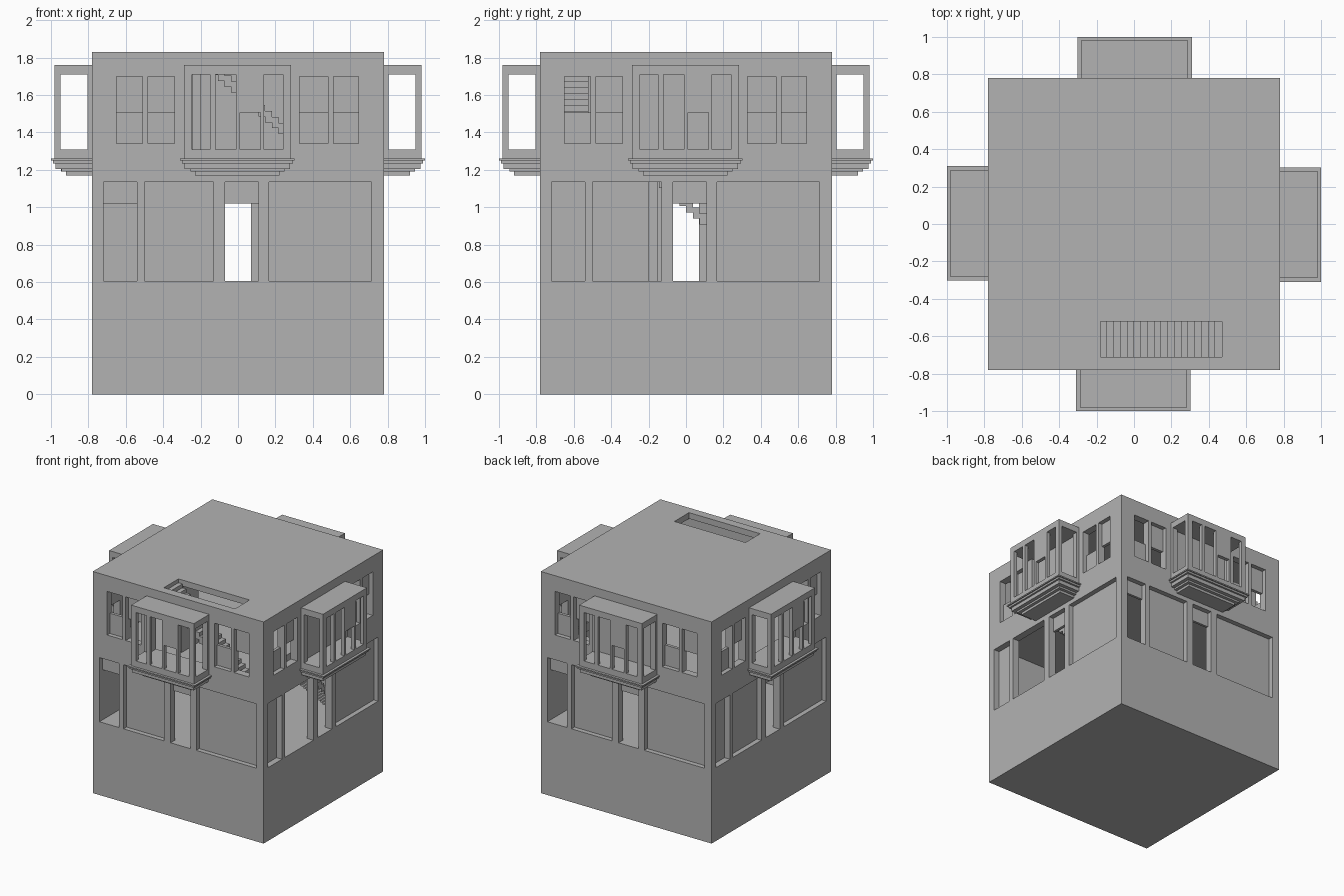
import bpy, bmesh
from mathutils import Matrix, Vector
from math import radians

if "Cube" in bpy.data.objects:
    bpy.data.objects.remove(bpy.data.objects["Cube"], do_unlink=True)

grey = bpy.data.materials.new("plain_grey")
grey.use_nodes = True
COLOR = (0.45, 0.45, 0.45, 1)
grey.diffuse_color = COLOR
next(n for n in grey.node_tree.nodes if n.type == 'BSDF_PRINCIPLED').inputs["Base Color"].default_value = COLOR


def boxes(name, items):
    """One object from (x0, x1, y0, y1, z0, z1, quarter_turns) boxes."""
    bm = bmesh.new()
    for x0, x1, y0, y1, z0, z1, turn in items:
        place = (Matrix.Rotation(radians(90 * turn), 4, 'Z')
                 @ Matrix.Translation(((x0 + x1) / 2, (y0 + y1) / 2, (z0 + z1) / 2))
                 @ Matrix.Diagonal((x1 - x0, y1 - y0, z1 - z0, 1)))
        bmesh.ops.create_cube(bm, size=1, matrix=place)
    mesh = bpy.data.meshes.new(name)
    bm.to_mesh(mesh)
    bm.free()
    mesh.materials.append(grey)
    obj = bpy.data.objects.new(name, mesh)
    bpy.context.collection.objects.link(obj)
    return obj


def cut(target, items):
    cutter = boxes("cutter", items)
    cutter.hide_render = True
    mod = target.modifiers.new("cut", 'BOOLEAN')
    mod.operation = 'DIFFERENCE'
    mod.solver = 'EXACT'
    mod.object = cutter
    bpy.context.view_layer.objects.active = target
    bpy.ops.object.modifier_apply(modifier=mod.name)
    bpy.data.objects.remove(cutter, do_unlink=True)


W, TOP = 0.78, 1.83          # half width and height of the block
INNER = 0.72                 # half width of the rooms
FLOOR, UPPER = 0.605, 1.23   # floor levels
DOOR, HEAD = 1.02, 1.135     # door top, shopfront top
SILL, MID, LINTEL = 1.34, 1.507, 1.70
BAY_LOW, BAY_HIGH = 1.31, 1.71

SHOPFRONTS = [(-0.72, -0.54), (-0.50, -0.13), (-0.07, 0.11), (0.165, 0.715)]
WINDOWS = [(-0.65, -0.51), (-0.48, -0.34), (0.33, 0.48), (0.51, 0.645)]

# openings on each side: shallow recesses, then the parts that go through
recesses, holes = [], []
for turn in range(4):
    for i, (a, b) in enumerate(SHOPFRONTS):
        recesses.append((a, b, -0.9, -0.74, FLOOR, HEAD, turn))
        if i == 2 or (i == 0 and turn % 2 == 0):
            holes.append((a, b, -0.9, -0.70, FLOOR, DOOR, turn))
        elif i == 0:
            recesses[-1] = (a, b, -0.9, -0.73, FLOOR, HEAD, turn)
        elif i == 1 and turn == 1:
            holes.append((a, b, -0.9, -0.70, FLOOR, HEAD, turn))
    for i, (a, b) in enumerate(WINDOWS):
        recesses.append((a, b, -0.9, -0.745, SILL, LINTEL, turn))
        low, high = (MID, LINTEL) if i % 2 == 0 else (SILL, MID)
        holes.append((a, b, -0.9, -0.70, low, high, turn))
    holes.append((-0.245, 0.24, -0.9, -0.70, BAY_LOW, BAY_HIGH, turn))

# main block with two hollow storeys
block = boxes("building_block", [(-W, W, -W, W, 0, TOP, 0)])
cut(block, [(-INNER, INNER, -INNER, INNER, FLOOR, 1.16, 0),
            (-INNER, INNER, -INNER, INNER, UPPER, 1.78, 0)])
cut(block, recesses)
cut(block, holes)

# stairwells through roof and upper floor
X0, X1, Y0, Y1 = -0.18, 0.47, -0.71, -0.52
cut(block, [(X0, X1, Y0, Y1, 1.7, 1.9, 0), (X0, X1, Y0, Y1, 1.1, 1.3, 1)])

# straight flights with a stepped underside
STEPS = 18
run = (X1 - X0) / STEPS
for name, low, high, turn in (("lower_stairs", FLOOR, UPPER, 1), ("roof_stairs", UPPER, TOP, 0)):
    rise = (high - low) / (STEPS + 1)
    flight = []
    for s in range(STEPS):
        z = high - rise * (s + 1)
        flight.append((X0 + s * run, X0 + (s + 1) * run, Y0, Y1, max(z - 0.06, low), z, turn))
    boxes(name, flight)

# short partitions beside the stair heads
boxes("lower_partition", [(-0.20, -0.15, -0.52, -0.30, FLOOR, 1.16, 1)])
boxes("upper_partition", [(-0.20, -0.15, -0.52, -0.30, UPPER, 1.78, 0)])

# bay window on each side, with a stepped corbel beneath
L, R, OUT = -0.29, 0.283, -0.98
POSTS = [(L, -0.245), (-0.15, -0.12), (-0.01, 0.01), (0.12, 0.14), (0.24, R)]
CORBEL = [(1.25, 1.26, 0.02), (1.235, 1.25, 0.01), (1.205, 1.235, -0.005),
          (1.19, 1.205, -0.035), (1.17, 1.19, -0.06)]
for turn, side in enumerate(("front", "right", "back", "left")):
    parts = [(L, R, OUT, -W, 1.26, BAY_LOW, turn),
             (L, R, OUT, -W, BAY_HIGH, 1.76, turn),
             (0.01, 0.12, OUT, -0.95, MID, BAY_HIGH, turn)]
    parts += [(a, b, OUT, -0.95, BAY_LOW, BAY_HIGH, turn) for a, b in POSTS]
    parts += [(a, b, -0.805, -W, BAY_LOW, BAY_HIGH, turn) for a, b in (POSTS[0], POSTS[-1])]
    boxes(side + "_bay_window", parts)
    boxes(side + "_bay_corbel",
          [(L - g, R + g, OUT - g, -W, z0, z1, turn) for z0, z1, g in CORBEL])
